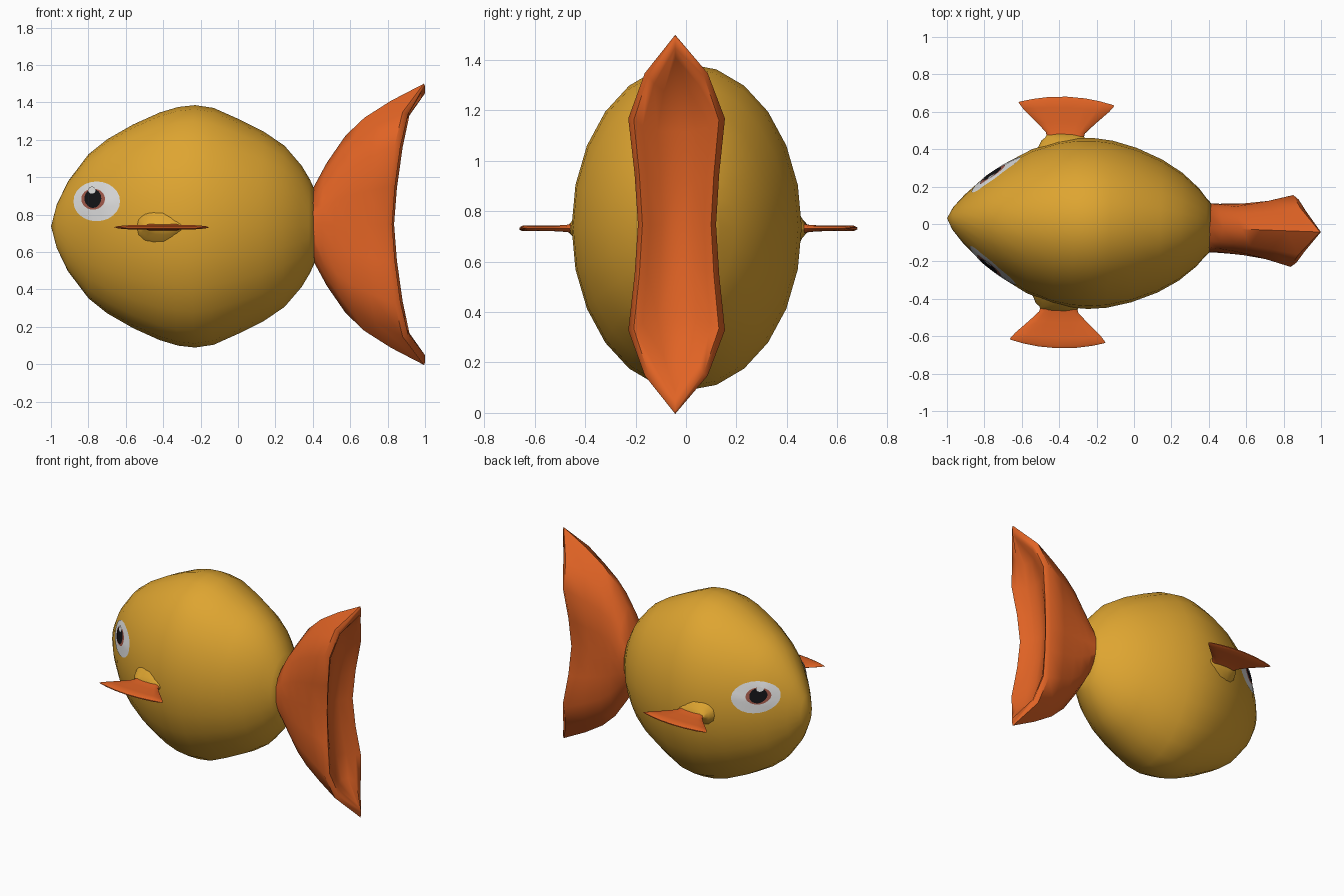
import bpy, bmesh, math
from mathutils import Vector, Matrix
from mathutils.bvhtree import BVHTree

if "Cube" in bpy.data.objects:
    bpy.data.objects.remove(bpy.data.objects["Cube"])

ZB = 0.737                                   # body axis height
YAW = Matrix.Translation((0, -0.006, 0)) @ Matrix.Rotation(-0.037, 4, 'Z')


def material(name, rgb):
    m = bpy.data.materials.new(name)
    m.diffuse_color = (*rgb, 1)
    m.use_nodes = True
    m.node_tree.nodes["Principled BSDF"].inputs["Base Color"].default_value = m.diffuse_color
    return m


GOLD = material("gold", (0.73, 0.375, 0.03))
ORANGE = material("orange", (0.75, 0.125, 0.018))
WHITE = material("white", (0.75, 0.75, 0.75))
RED = material("dull_red", (0.36, 0.10, 0.07))
BLACK = material("black", (0.006, 0.006, 0.008))


def finish(bm, name, mat, angle=60, fix=True):
    if fix:
        bmesh.ops.recalc_face_normals(bm, faces=bm.faces)
    bm.transform(YAW)
    me = bpy.data.meshes.new(name)
    bm.to_mesh(me)
    bm.free()
    me.materials.append(mat)
    ob = bpy.data.objects.new(name, me)
    bpy.context.collection.objects.link(ob)
    bpy.ops.object.select_all(action='DESELECT')
    ob.select_set(True)
    bpy.context.view_layer.objects.active = ob
    bpy.ops.object.shade_smooth_by_angle(angle=math.radians(angle))
    return ob


def loft(rings, start=None, end=None):
    """Skin closed rings; start and end are optional cap points."""
    bm = bmesh.new()
    vs = [[bm.verts.new(p) for p in r] for r in rings]
    n = len(vs[0])
    for a, b in zip(vs, vs[1:]):
        for i in range(n):
            j = (i + 1) % n
            bm.faces.new((a[i], a[j], b[j], b[i]))
    for ring, tip in ((vs[0], start), (vs[-1], end)):
        if tip is None:
            bm.faces.new(ring)
        else:
            t = bm.verts.new(tip)
            for i in range(n):
                bm.faces.new((ring[i], ring[(i + 1) % n], t))
    return bm


def turn(n):
    return [(math.cos(2 * math.pi * i / n), math.sin(2 * math.pi * i / n)) for i in range(n)]


# Body: elliptical stations (x, half width, half height)
stations = [(-0.97, .06, .115), (-0.91, .13, .24), (-0.80, .235, .385), (-0.70, .305, .465),
            (-0.56, .385, .545), (-0.42, .435, .608), (-0.32, .453, .638), (-0.23, .457, .648),
            (-0.13, .447, .633), (0.0, .413, .575), (0.14, .355, .505), (0.25, .288, .43),
            (0.34, .21, .325), (0.385, .155, .25), (0.41, .13, .195)]
bm = loft([[(x, w * c, ZB + h * s) for c, s in turn(24)] for x, w, h in stations],
          start=(-1.0, 0, ZB))
bmesh.ops.recalc_face_normals(bm, faces=bm.faces)
surface = BVHTree.FromBMesh(bm)
finish(bm, "body", GOLD)

# Tail: flared rings from the neck to the crescent rim, then a hollow back
# quarter of the rim: neck half width, rim x, rim half width, rim half height
quarter = [(.130, .80, .155, 0), (.126, .815, .168, .20), (.105, .845, .192, .42),
           (.070, .885, .125, .60), (0, .995, 0, .752)]
signs = [(q, 1, 1) for q in quarter] + [(q, -1, 1) for q in quarter[-2::-1]]
signs += [(q, -1, -1) for q in quarter[1:]] + [(q, 1, -1) for q in quarter[-2:0:-1]]
flare = [(0, .20), (.12, .33), (.29, .475), (.46, .57), (.70, .66), (1, .752)]
rings = []
for u, hz in flare:
    k = u ** 1.5
    rings.append([(.405 + (rx - .405) * u, sy * (ny + (ry - ny) * k), .748 + sz * rz * hz / .752)
                  for (ny, rx, ry, rz), sy, sz in signs])
for dx, fy, fz in ((.03, .88, .985), (.012, .70, .93), (-.025, .40, .88)):
    rings.append([(min(rx + dx, 1.0), sy * ry * fy, .748 + sz * rz * fz)
                  for (ny, rx, ry, rz), sy, sz in signs])
bm = loft(rings)
# replace the flat end cap with a strip across the hollow, side to side
bm.faces.ensure_lookup_table()
cap = max((f for f in bm.faces if len(f.verts) == 16), key=lambda f: f.calc_center_median().x)
ring = list(cap.verts)
bmesh.ops.delete(bm, geom=[cap], context='FACES_ONLY')
ring.sort(key=lambda v: (round(v.co.z, 4), v.co.y))
low, high, pairs = ring[0], ring[-1], ring[1:-1]
rows = []
for a, b in zip(pairs[::2], pairs[1::2]):
    mid = bm.verts.new((a.co + b.co) / 2 + Vector((-.015, 0, 0)))
    rows.append((a, mid, b))
for p, q in zip(rows, rows[1:]):
    bm.faces.new((p[0], p[1], q[1], q[0]))
    bm.faces.new((p[1], p[2], q[2], q[1]))
for tip, row in ((low, rows[0]), (high, rows[-1])):
    bm.faces.new((tip, row[0], row[1]))
    bm.faces.new((tip, row[1], row[2]))
finish(bm, "tail_fin", ORANGE, 50)

# Side fins: (y, half length, half thickness, outer-edge bulge)
fin = [(.455, .098, .020, 0), (.48, .105, .014, 0), (.53, .155, .011, .003),
       (.60, .23, .011, .012), (.627, .252, .011, .030), (.635, .256, .003, .038)]
root = [(.38, .15, .12), (.435, .125, .075), (.452, .105, .04), (.472, .098, .017)]
for side, label in ((1, "left"), (-1, "right")):
    rings = [[(-.385 + hx * c, side * (y + b * (1 - c * c)), ZB - .005 + hz * max(-1, min(1, 1.6 * s)))
              for c, s in turn(16)] for y, hx, hz, b in fin]
    finish(loft(rings), label + "_side_fin", ORANGE, 50)
    # soft body-coloured root under each fin
    rings = [[(-.385 + hx * c, side * y, ZB - .005 + hz * s) for c, s in turn(16)]
             for y, hx, hz in root]
    finish(loft(rings), label + "_fin_root", GOLD)


def eye_plate(name, side, cx, cz, rx, rz, lift, mat):
    """Thin elliptical patch draped on the body."""
    bm = bmesh.new()

    def drape(x, z):
        p, nrm, _, _ = surface.ray_cast(Vector((x, side * 2, z)), Vector((0, -side, 0)))
        return bm.verts.new(p + nrm * lift)

    inner = [drape(cx, cz)] * 24
    for k in range(1, 6):
        outer = [drape(cx + rx * k / 5 * c, cz + rz * k / 5 * s) for c, s in turn(24)]
        for i in range(24):
            j = (i + 1) % 24
            loop = [inner[i], outer[i], outer[j]] + ([inner[j]] if k > 1 else [])
            bm.faces.new(loop if side < 0 else loop[::-1])
        inner = outer
    finish(bm, name, mat, fix=False)


# Eyes: white, red ring, pupil and a bright glint
for side, label in ((1, "left"), (-1, "right")):
    eye_plate(label + "_eye_white", side, -.745, .87, .128, .106, .003, WHITE)
    eye_plate(label + "_iris", side, -.763, .882, .065, .056, .005, RED)
    eye_plate(label + "_pupil", side, -.763, .885, .046, .050, .007, BLACK)
    eye_plate(label + "_glint", side, -.768, .928, .020, .018, .009, WHITE)
